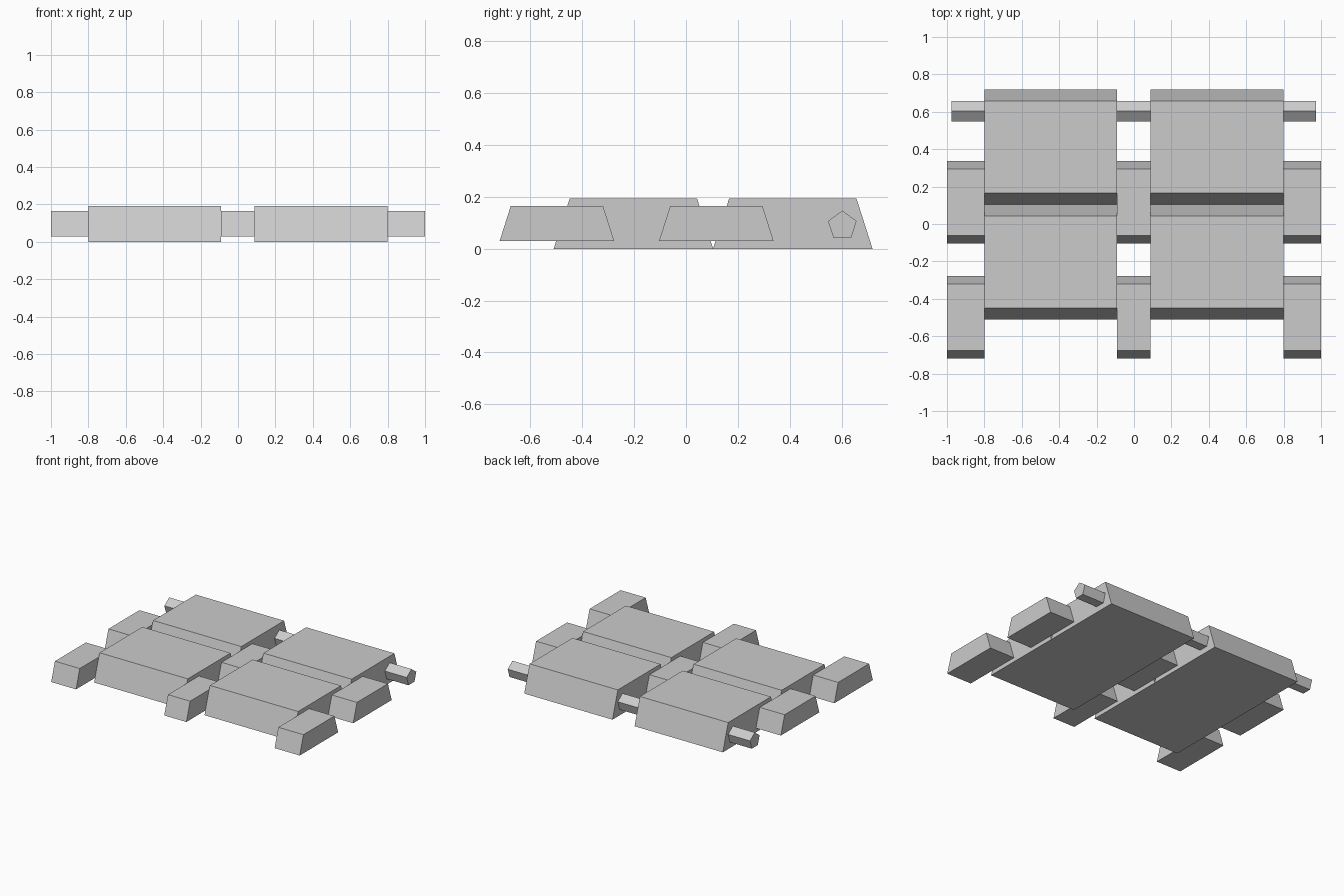
import bpy, bmesh, math

if "Cube" in bpy.data.objects:
    bpy.data.objects.remove(bpy.data.objects["Cube"])


def extrude_x(name, profile, x0, x1):
    """Solid made by sweeping a closed (y, z) profile from x0 to x1."""
    bm = bmesh.new()
    face = bm.faces.new([bm.verts.new((x0, y, z)) for y, z in profile])
    res = bmesh.ops.extrude_face_region(bm, geom=[face], use_keep_orig=True)
    moved = [g for g in res["geom"] if isinstance(g, bmesh.types.BMVert)]
    bmesh.ops.translate(bm, verts=moved, vec=(x1 - x0, 0, 0))
    bmesh.ops.recalc_face_normals(bm, faces=bm.faces[:])
    mesh = bpy.data.meshes.new(name)
    bm.to_mesh(mesh)
    bm.free()
    obj = bpy.data.objects.new(name, mesh)
    bpy.context.collection.objects.link(obj)
    return obj


def trapezoid(y, half_base, half_top, z0, z1):
    return [(y - half_base, z0), (y + half_base, z0),
            (y + half_top, z1), (y - half_top, z1)]


# Wide pads: two rows of tapered blocks on each side of the centre gap
for side, x0, x1 in (("left", -0.80, -0.09), ("right", 0.088, 0.798)):
    for row, y in (("front", -0.203), ("back", 0.412)):
        extrude_x(f"{row}_{side}_pad", trapezoid(y, 0.3075, 0.246, 0, 0.193), x0, x1)

# Narrow connector lugs: two rows at both ends and in the centre gap
for row, y in (("front", -0.498), ("middle", 0.117)):
    for side, x0, x1 in (("left", -1, -0.80), ("centre", -0.09, 0.088), ("right", 0.798, 1)):
        extrude_x(f"{row}_{side}_lug", trapezoid(y, 0.221, 0.178, 0.03, 0.165), x0, x1)

# Five-sided hinge pin running through the back pads
pin = [(0.603 + 0.058 * math.sin(a), 0.089 + 0.058 * math.cos(a))
       for a in (i * math.tau / 5 for i in range(5))]
extrude_x("hinge_pin", pin, -0.976, 0.974)
